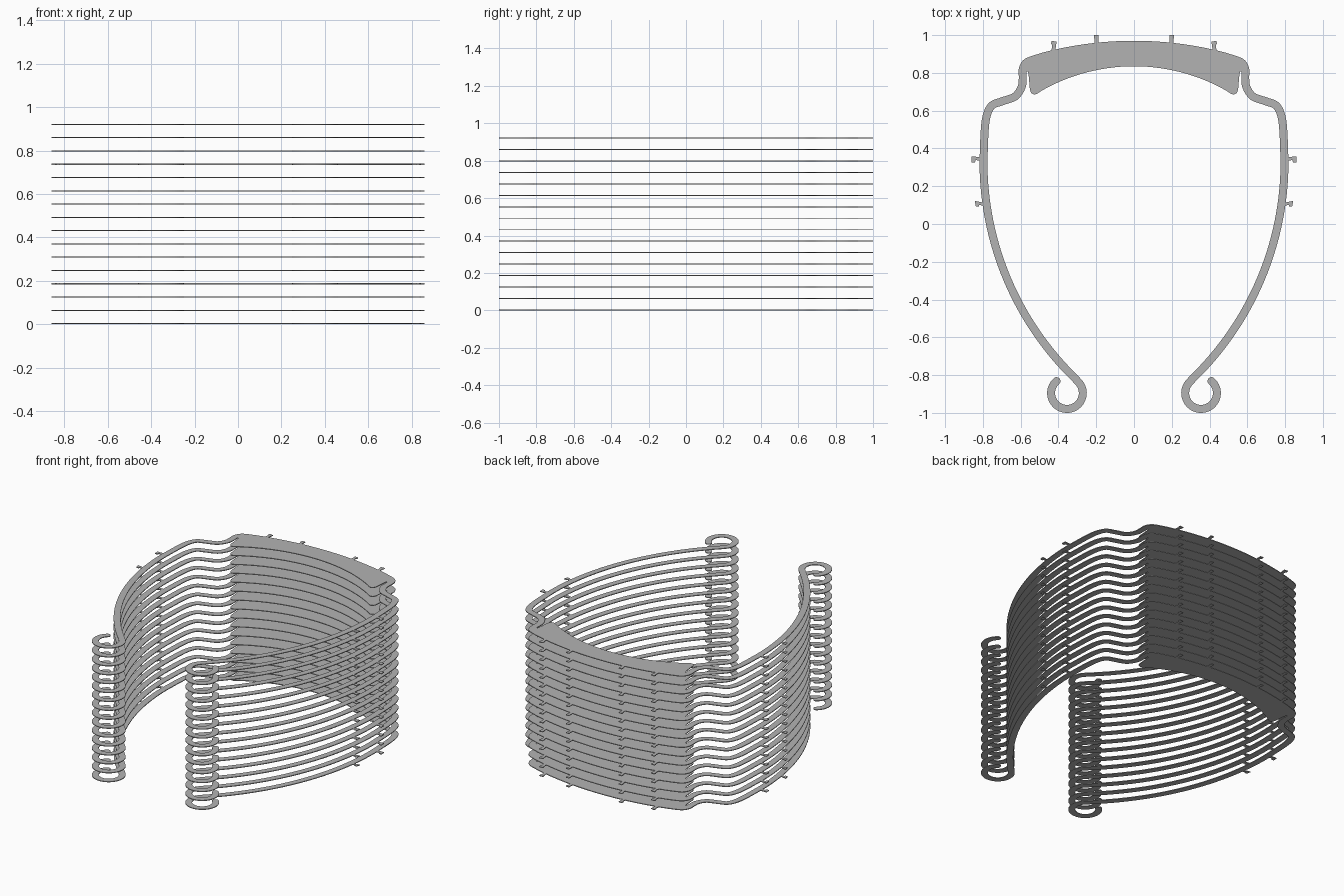
import bpy, bmesh
from math import sin, cos, radians, sqrt
from mathutils import Vector

if "Cube" in bpy.data.objects:
    bpy.data.objects.remove(bpy.data.objects["Cube"], do_unlink=True)

LAYERS, PITCH, THICK = 16, 0.0612, 0.005
HALF = 0.021  # half the width of the side band

grey = bpy.data.materials.new("light grey plastic")
grey.use_nodes = True
colour = (0.45, 0.45, 0.45, 1)
grey.diffuse_color = colour
grey.node_tree.nodes["Principled BSDF"].inputs["Base Color"].default_value = colour


def spline(points, steps=5):
    """Smooth curve through the points, without its last point."""
    pts = [Vector(p) for p in points]
    pts = [2 * pts[0] - pts[1]] + pts + [2 * pts[-1] - pts[-2]]
    out = []
    for a, b, c, d in zip(pts, pts[1:], pts[2:], pts[3:]):
        for i in range(steps):
            t = i / steps
            out.append(0.5 * (2 * b + (c - a) * t + (2 * a - 5 * b + 4 * c - d) * t * t
                              + (3 * b - a - 3 * c + d) * t ** 3))
    return out


def arc(cx, cy, r, start, end, n):
    angles = [radians(start + (end - start) * i / n) for i in range(n + 1)]
    return [Vector((cx + r * cos(a), cy + r * sin(a))) for a in angles]


def offset(path, d):
    """Path moved sideways by d, to the left of its direction."""
    out = []
    for i, p in enumerate(path):
        t = (path[min(i + 1, len(path) - 1)] - path[max(i - 1, 0)]).normalized()
        out.append(p + Vector((-t.y, t.x)) * d)
    return out


def bow(x, top, r):
    return Vector((x, top - r + sqrt(r * r - x * x)))


def mirrored(points):
    return [Vector((-p[0], p[1])) for p in reversed(points)]


def sheet_stack(name, outlines):
    """Thin flat sheets from closed outlines, repeated upwards."""
    bm = bmesh.new()
    for outline in outlines:
        face = bm.faces.new([bm.verts.new((p[0], p[1], 0)) for p in outline])
        face.normal_update()
        if face.normal.z > 0:
            face.normal_flip()
        geo = bmesh.ops.extrude_face_region(bm, geom=[face], use_keep_orig=True)
        verts = [v for v in geo["geom"] if isinstance(v, bmesh.types.BMVert)]
        bmesh.ops.translate(bm, verts=verts, vec=(0, 0, THICK))
    bmesh.ops.recalc_face_normals(bm, faces=bm.faces)
    bmesh.ops.triangulate(bm, faces=[f for f in bm.faces if len(f.verts) > 4])
    mesh = bpy.data.meshes.new(name)
    bm.to_mesh(mesh)
    bm.free()
    mesh.materials.append(grey)
    obj = bpy.data.objects.new(name, mesh)
    bpy.context.collection.objects.link(obj)
    array = obj.modifiers.new("stack", "ARRAY")
    array.count = LAYERS
    array.use_relative_offset = False
    array.use_constant_offset = True
    array.constant_offset_displace = (0, 0, PITCH)


# Centre line of the side band: shoulder bend, long side arc, curled end
shoulder = spline([(0.54, 0.868), (0.572, 0.852), (0.589, 0.82), (0.589, 0.77), (0.595, 0.725),
                   (0.63, 0.675), (0.70, 0.649), (0.755, 0.625), (0.783, 0.56), (0.794, 0.45)])
side = arc(-0.803, 0.33, 1.6, 0, -46, 32)
curl = arc(0.355, -0.895, 0.084, 133, 409, 36)
band = shoulder + side + curl

# Rounded tip of the curl
tip, heading = curl[-1], (curl[-1] - curl[-2]).normalized()
left = Vector((-heading.y, heading.x))
cap = [tip + HALF * (left * cos(radians(a)) + heading * sin(radians(a))) for a in range(30, 180, 30)]

# Half outline: front of brow plate, band out and back, slot, plate corner, inner bow
brow = [bow(0.53 * i / 12, 0.97, 1.9) for i in range(12)]
inner_band = [p for i, p in enumerate(offset(band, -HALF)) if i > 9]
slot = [(0.568, 0.808), (0.561, 0.808), (0.557, 0.78)]
corner = [(0.551, 0.71), (0.543, 0.692), (0.527, 0.685), (0.512, 0.69)]
inner_bow = [bow(0.49 * (1 - i / 14), 0.835, 0.99) for i in range(15)]
half = brow + offset(band, HALF) + cap + inner_band[::-1] + slot + corner + inner_bow
sheet_stack("headband_frames", [half + mirrored(half[1:-1])])

# Small hooked pegs around the outside
pegs = [
    [(0.189, 0.95), (0.189, 1.0), (0.213, 1.0), (0.213, 0.985), (0.208, 0.98), (0.208, 0.95)],
    [(0.417, 0.915), (0.410, 0.966), (0.437, 0.969), (0.439, 0.955), (0.433, 0.945), (0.438, 0.91)],
    [(0.81, 0.355), (0.86, 0.357), (0.86, 0.326), (0.842, 0.326), (0.838, 0.338), (0.81, 0.336)],
    [(0.79, 0.112), (0.843, 0.122), (0.837, 0.092), (0.821, 0.093), (0.82, 0.102), (0.79, 0.094)],
]
sheet_stack("pegs", pegs + [mirrored(p) for p in pegs])
